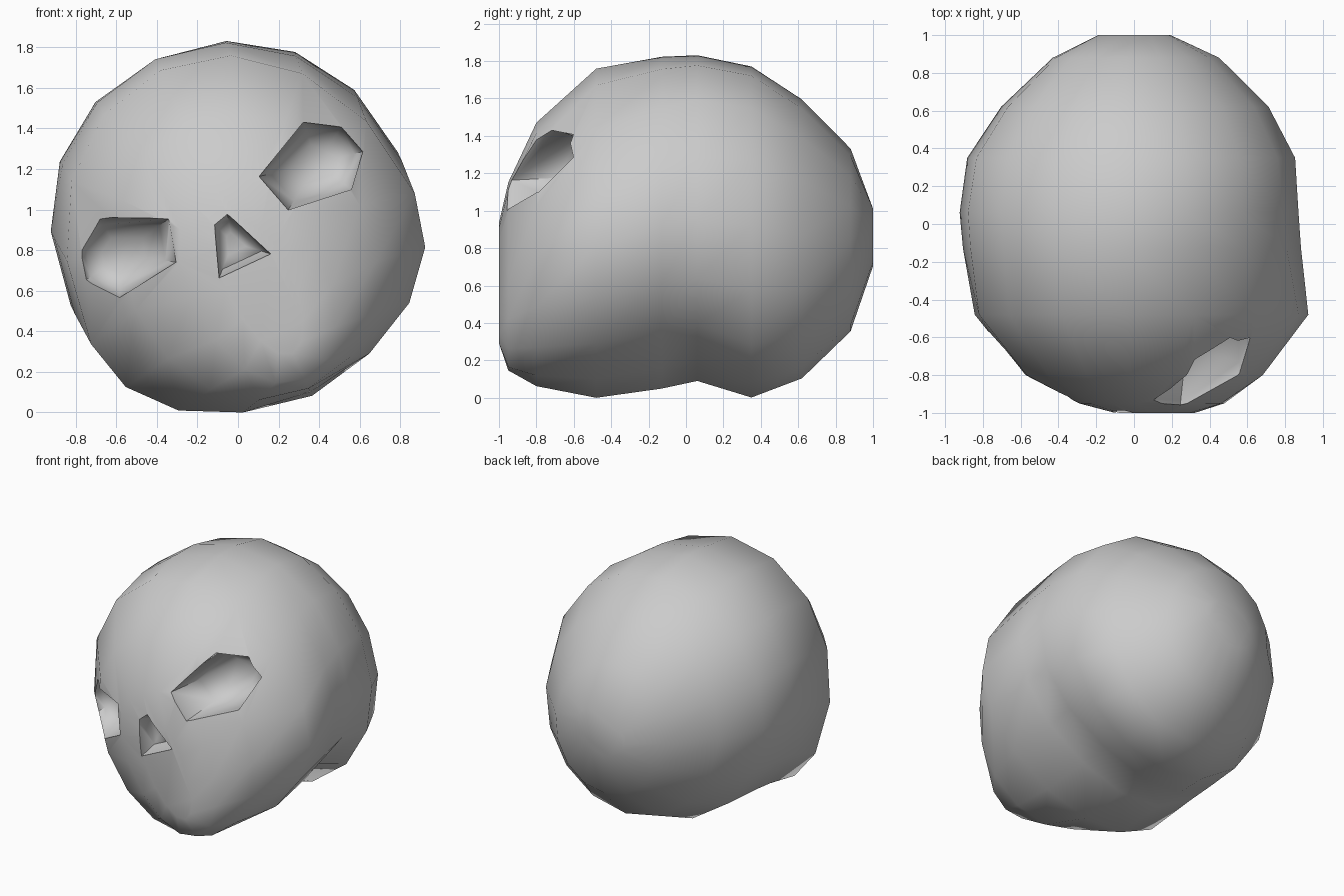
import bpy, bmesh, math
from mathutils import Matrix, Vector

if "Cube" in bpy.data.objects:
    bpy.data.objects.remove(bpy.data.objects["Cube"])

TILT = Matrix.Translation((-0.02, 0, 0.93)) @ Matrix.Rotation(math.radians(-25), 4, 'Y')


def loft(bm, loops):
    """Skin a closed solid through loops with equal point counts."""
    rings = [[bm.verts.new(p) for p in loop] for loop in loops]
    n = len(rings[0])
    for a, b in zip(rings, rings[1:]):
        for i in range(n):
            j = (i + 1) % n
            bm.faces.new((a[i], a[j], b[j], b[i]))
    bm.faces.new(rings[0])
    bm.faces.new(rings[-1])


def finish(bm, name):
    bmesh.ops.recalc_face_normals(bm, faces=bm.faces)
    me = bpy.data.meshes.new(name)
    bm.to_mesh(me)
    bm.free()
    ob = bpy.data.objects.new(name, me)
    bpy.context.collection.objects.link(ob)
    return ob


# Skull slices from face to back:
# y, centre height, half width, up, down, squareness, hollow under the base
SLICES = [
    (-1.00, -0.25, 0.16, 0.27, 0.43, 2.1, 0),
    (-0.95, -0.22, 0.34, 0.46, 0.60, 2.1, 0),
    (-0.80, -0.16, 0.61, 0.72, 0.71, 2.1, 0),
    (-0.48, -0.22, 0.88, 1.08, 0.67, 2.05, 0),
    (-0.13, -0.05, 0.89, 0.97, 0.82, 2.05, 0.04),
    (0.06, 0.0, 0.89, 0.92, 0.84, 2.1, 0.07),
    (0.35, 0.0, 0.86, 0.86, 0.91, 2.05, 0),
    (0.62, -0.05, 0.70, 0.74, 0.77, 2.0, 0),
    (0.88, -0.07, 0.43, 0.50, 0.50, 2.0, 0),
    (1.00, -0.05, 0.20, 0.14, 0.15, 2.0, 0),
]
SEG = 16


def slice_loop(y, cz, w, up, down, n, hollow):
    pts = []
    for i in range(SEG):
        a = 2 * math.pi * i / SEG
        c, s = math.cos(a), math.sin(a)
        x = math.copysign(abs(c) ** (2 / n), c) * w
        z = math.copysign(abs(s) ** (2 / n), s) * (up if s > 0 else down)
        z += hollow * max(0, -s) ** 6
        pts.append((x, y, cz + z))
    return pts


bm = bmesh.new()
loft(bm, [slice_loop(*s) for s in SLICES])
skull = finish(bm, "skull")

# Eye and nose openings (x, z), cut as tapering pits
EYE = [(0.24, 0.18), (0.55, 0.33), (0.71, 0.23), (0.755, 0.075), (0.625, -0.07), (0.30, -0.03)]
NOSE = [(0.03, 0.08), (0.14, -0.19), (-0.14, -0.19), (-0.05, 0.06)]


def surf(x, z):
    return -1.0 + 0.7 * x * x + (0.9 * z * z if z > 0 else 0)


def pit(bm, outline, depth, shrink, dx):
    cx = sum(p[0] for p in outline) / len(outline)
    cz = sum(p[1] for p in outline) / len(outline)
    front = [(x + dx, -1.3, z) for x, z in outline]
    rim = [(x + dx, surf(x, z), z) for x, z in outline]

    def inner(k, d):
        return [(cx + (x - cx) * k + dx,
                 surf(cx, cz) + d + 0.4 * (abs(x) - abs(cx)) * k,
                 cz + (z - cz) * k) for x, z in outline]

    loft(bm, [front, rim, inner((1 + shrink) / 2 + 0.08, depth * 0.75), inner(shrink, depth)])


bm = bmesh.new()
pit(bm, EYE, 0.27, 0.45, -0.02)
pit(bm, [(-x, z) for x, z in EYE], 0.27, 0.45, -0.03)
pit(bm, NOSE, 0.12, 0.35, -0.03)
cutter = finish(bm, "socket_cutter")
cutter.hide_render = True

mod = skull.modifiers.new("sockets", 'BOOLEAN')
mod.operation = 'DIFFERENCE'
mod.solver = 'EXACT'
mod.object = cutter
bpy.context.view_layer.objects.active = skull
skull.select_set(True)
cutter.select_set(False)
bpy.ops.object.modifier_apply(modifier=mod.name)
bpy.data.objects.remove(cutter)

# Lean the head sideways and rest it on the ground
skull.data.transform(TILT)
vs = [v.co for v in skull.data.vertices]
mid = (min(v.x for v in vs) + max(v.x for v in vs)) / 2
low = min(v.z for v in vs)
skull.data.transform(Matrix.Translation(Vector((-mid, 0, -low))))
bpy.ops.object.shade_smooth_by_angle(angle=math.radians(58))
